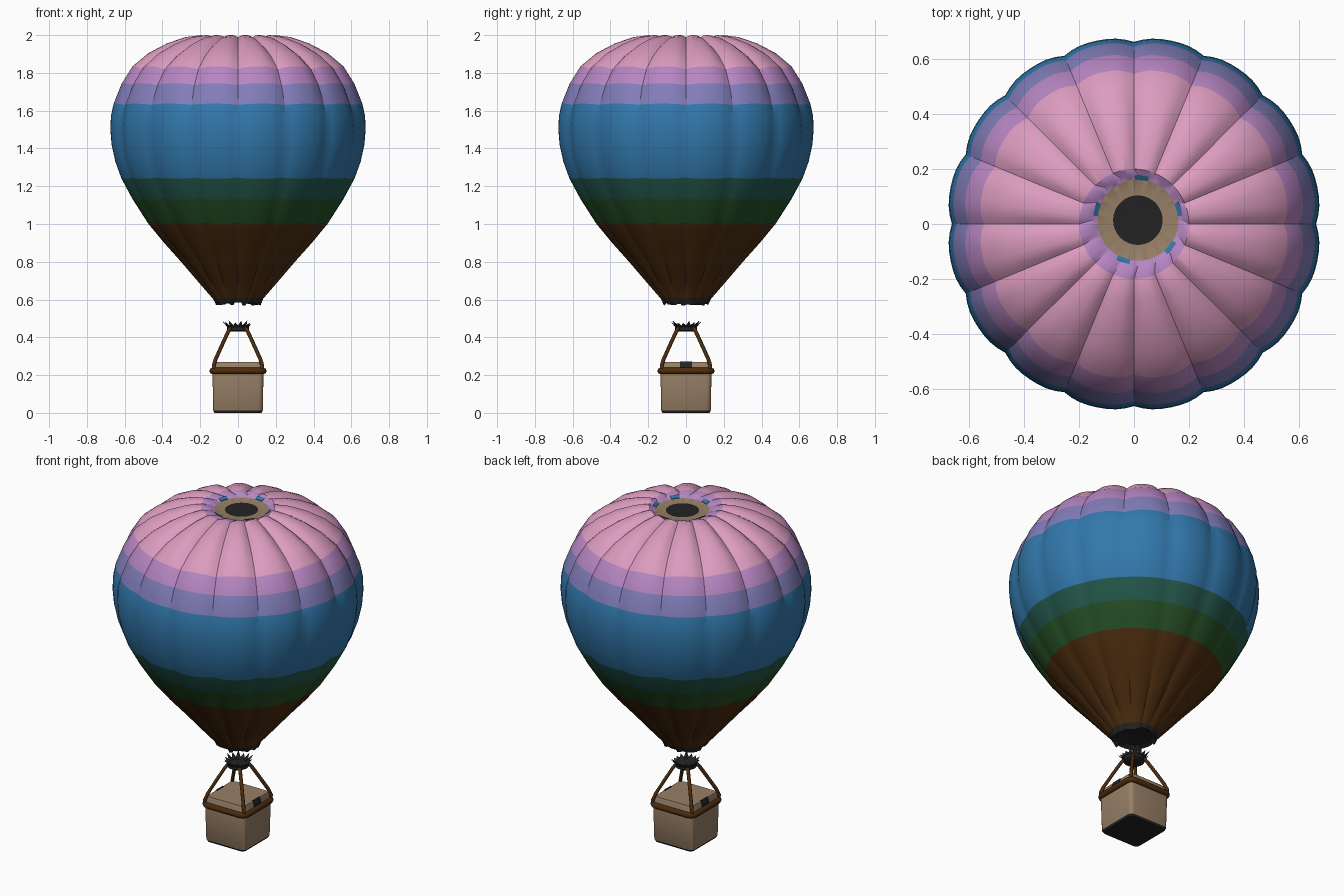
import bpy, bmesh, math, random
from mathutils import Vector

if "Cube" in bpy.data.objects:
    bpy.data.objects.remove(bpy.data.objects["Cube"])

random.seed(4)


def mat(name, r, g, b):
    lin = [(c / 255 / 12.92 if c < 11 else ((c / 255 + 0.055) / 1.055) ** 2.4) for c in (r, g, b)]
    m = bpy.data.materials.new(name)
    m.diffuse_color = (*lin, 1)
    m.use_nodes = True
    m.node_tree.nodes["Principled BSDF"].inputs["Base Color"].default_value = m.diffuse_color
    return m


PINK = mat("pink", 220, 156, 192)
LAVENDER = mat("lavender", 182, 134, 194)
PERIWINKLE = mat("periwinkle", 130, 125, 185)
BLUE = mat("blue", 50, 120, 172)
TEAL = mat("teal_green", 36, 88, 76)
GREEN = mat("dark_green", 38, 80, 38)
BROWN = mat("brown", 76, 44, 14)
TAN = mat("tan", 152, 128, 103)
BLACK = mat("black", 35, 35, 36)


def loft(name, rings, mats, angle=30):
    """Skin closed rings from bottom to top; mats = bottom cap, each band, top cap."""
    bm = bmesh.new()
    loops = [[bm.verts.new(p) for p in ring] for ring in rings]
    n = len(rings[0])
    used = list(dict.fromkeys(mats))
    caps = [(loops[0][::-1], mats[0]), (loops[-1], mats[-1])]
    for vs, m in caps:
        bm.faces.new(vs).material_index = used.index(m)
    for a, b, m in zip(loops, loops[1:], mats[1:-1]):
        for i in range(n):
            j = (i + 1) % n
            bm.faces.new((a[i], a[j], b[j], b[i])).material_index = used.index(m)
    me = bpy.data.meshes.new(name)
    bm.to_mesh(me)
    bm.free()
    for m in used:
        me.materials.append(m)
    ob = bpy.data.objects.new(name, me)
    bpy.context.collection.objects.link(ob)
    finish(ob, angle)
    return ob


def finish(ob, angle):
    bpy.ops.object.select_all(action='DESELECT')
    ob.select_set(True)
    bpy.context.view_layer.objects.active = ob
    bpy.ops.object.shade_smooth_by_angle(angle=math.radians(angle))


def tube(name, points, radius, material, cyclic=False):
    cu = bpy.data.curves.new(name, 'CURVE')
    cu.dimensions = '3D'
    cu.bevel_depth = radius
    cu.bevel_resolution = 2
    cu.use_fill_caps = True
    sp = cu.splines.new('POLY')
    sp.points.add(len(points) - 1)
    for p, co in zip(sp.points, points):
        p.co = (*co, 1)
    sp.use_cyclic_u = cyclic
    cu.materials.append(material)
    ob = bpy.data.objects.new(name, cu)
    bpy.context.collection.objects.link(ob)
    bpy.ops.object.select_all(action='DESELECT')
    ob.select_set(True)
    bpy.context.view_layer.objects.active = ob
    bpy.ops.object.convert(target='MESH')
    finish(bpy.context.object, 50)


def rounded_square(half, z, corner=0.025, steps=4):
    pts = []
    for q in range(4):
        cx = (half - corner) * (1 if q in (0, 3) else -1)
        cy = (half - corner) * (1 if q in (0, 1) else -1)
        for s in range(steps + 1):
            a = math.pi / 2 * (q + s / steps)
            pts.append(Vector((cx + corner * math.cos(a), cy + corner * math.sin(a), z)))
    return pts


# Envelope: radius, height, crease depth, colour of the band above
GORES, SEG = 16, 128
profile = [
    (0.135, 0.605, 0.004, BROWN), (0.21, 0.69, 0.008, BROWN), (0.305, 0.80, 0.010, BROWN),
    (0.395, 0.90, 0.010, BROWN), (0.478, 1.00, 0.010, GREEN), (0.562, 1.13, 0.011, TEAL),
    (0.622, 1.24, 0.013, BLUE), (0.655, 1.33, 0.015, BLUE), (0.675, 1.42, 0.016, BLUE),
    (0.682, 1.50, 0.018, BLUE), (0.679, 1.57, 0.018, BLUE), (0.665, 1.637, 0.020, PERIWINKLE),
    (0.622, 1.745, 0.022, LAVENDER), (0.565, 1.835, 0.024, PINK), (0.48, 1.905, 0.026, PINK),
    (0.38, 1.957, 0.026, PINK), (0.28, 1.99, 0.022, PINK), (0.20, 2.00, 0.012, LAVENDER),
    (0.165, 1.988, 0.004, LAVENDER), (0.148, 1.976, 0, TAN), (0.09, 1.972, 0, BLACK),
]


def envelope_ring(k):
    r, z, depth, _ = profile[k]
    a, b = profile[max(k - 1, 0)], profile[min(k + 1, len(profile) - 1)]
    tangent = Vector((b[0] - a[0], b[1] - a[1])).normalized()
    nr, nz = tangent.y, -tangent.x
    shift = 0.014 if r < 0.19 and z > 1.9 else 0
    ring = []
    for i in range(SEG):
        t = 2 * math.pi * i / SEG
        d = -depth * (1 - abs(math.sin(GORES / 2 * t))) ** 1.5
        rr = r + nr * d
        ring.append(Vector((rr * math.cos(t) + shift, rr * math.sin(t) + shift, z + nz * d)))
    return ring


# Ragged black mouth closes the envelope underneath
ragged = [random.uniform(-0.012, 0.008) for _ in range(SEG // 4)]
lip = [Vector((0.12 * math.cos(2 * math.pi * i / SEG), 0.12 * math.sin(2 * math.pi * i / SEG),
               0.58 + ragged[i // 4])) for i in range(SEG)]
inner = [Vector((p.x * 0.8, p.y * 0.8, 0.597)) for p in lip]
loft("envelope", [inner, lip] + [envelope_ring(k) for k in range(len(profile))],
     [BLACK, BLACK, BLACK] + [p[3] for p in profile])

# Blue flecks around the crown vent
for k, deg in enumerate((85, 15, 165, 250, 320)):
    c = math.radians(deg)
    arc = [c - 0.16 + 0.08 * s for s in range(5)]
    edge = [(0.146, a) for a in arc] + [(0.163, a) for a in reversed(arc)]
    low = [Vector((r * math.cos(a) + 0.014, r * math.sin(a) + 0.014, 1.976 + (r - 0.146) * 0.7))
           for r, a in reversed(edge)][::-1]
    loft(f"crown_fleck_{k}", [low, [p + Vector((0, 0, 0.003)) for p in low]], [BLUE] * 3)

# Burner: small cup with a spiky rim
N = 32


def cup_ring(radius, z, spike=0):
    out = []
    for i in range(N):
        s = random.uniform(0.3, 1) * spike if i % 2 else 0
        t = 2 * math.pi * i / N
        out.append(Vector(((radius + s) * math.cos(t), (radius + s) * math.sin(t), z + s * 1.1)))
    return out


loft("burner", [cup_ring(0.045, 0.43), cup_ring(0.057, 0.437), cup_ring(0.058, 0.455),
                cup_ring(0.064, 0.463, 0.026), cup_ring(0.045, 0.457)], [BLACK] * 6)

# Basket with a dark underside
loft("basket", [rounded_square(0.125, 0), rounded_square(0.131, 0.012), rounded_square(0.135, 0.20),
                rounded_square(0.132, 0.235), rounded_square(0.122, 0.27)],
     [BLACK, BLACK, TAN, TAN, TAN, TAN])

# Dark openings on both sides of the basket top
for name, s in (("right_opening", 1), ("left_opening", -1)):
    sec = [(0.1345, 0.232), (0.1345, 0.238), (0.1245, 0.272), (0.115, 0.272), (0.115, 0.232)]
    a, b = ([Vector((s * x, y, z)) for x, z in sec] for y in (0.033 * s, -0.033 * s))
    loft(name, [a, b], [BLACK] * 3)

# Rope rail around the basket
tube("basket_rail", rounded_square(0.135, 0.222, 0.03), 0.017, BROWN, True)

# Four ropes from the rail corners to the burner
for sx in (1, -1):
    for sy in (1, -1):
        path = [(0.128, 0.215), (0.129, 0.25), (0.118, 0.285), (0.082, 0.365), (0.052, 0.43), (0.04, 0.45)]
        tube(f"rope_{'right' if sx > 0 else 'left'}_{'back' if sy > 0 else 'front'}",
             [(sx * d, sy * d, z) for d, z in path], 0.010, BROWN)
